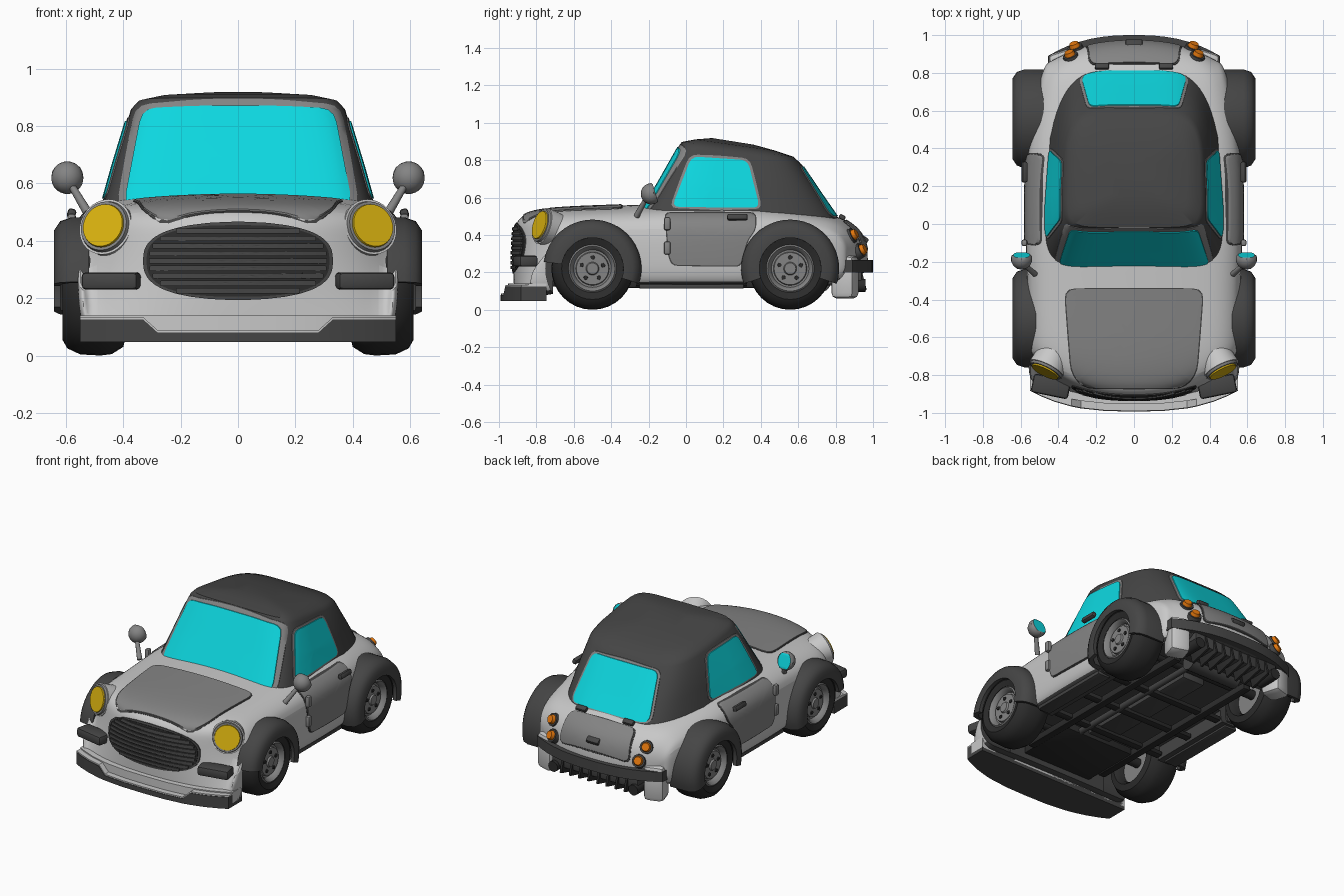
import bpy, bmesh, math
from mathutils import Vector as V, Matrix
from mathutils.bvhtree import BVHTree

if "Cube" in bpy.data.objects:
    bpy.data.objects.remove(bpy.data.objects["Cube"])

def material(name, r, g, b):
    m = bpy.data.materials.new(name)
    m.diffuse_color = (r, g, b, 1)
    m.use_nodes = True
    m.node_tree.nodes["Principled BSDF"].inputs["Base Color"].default_value = m.diffuse_color
    return m

PAINT = material("light_grey_paint", .58, .58, .58)
PANEL = material("mid_grey_panel", .23, .23, .23)
DARK = material("dark_grey_trim", .06, .06, .06)
BLACK = material("black_rubber", .025, .025, .025)
GLASS = material("cyan_glass", .004, .68, .74)
YELLOW = material("yellow_lamp", .70, .45, .005)
ORANGE = material("orange_lamp", .75, .18, .004)

def make(name, bm, mat, angle=40):
    bmesh.ops.remove_doubles(bm, verts=bm.verts, dist=1e-5)
    bmesh.ops.recalc_face_normals(bm, faces=bm.faces)
    me = bpy.data.meshes.new(name)
    bm.to_mesh(me)
    bm.free()
    ob = bpy.data.objects.new(name, me)
    bpy.context.collection.objects.link(ob)
    me.materials.append(mat)
    smooth(ob, angle)
    return ob

def smooth(ob, angle):
    bpy.ops.object.select_all(action='DESELECT')
    ob.select_set(True)
    bpy.context.view_layer.objects.active = ob
    bpy.ops.object.shade_smooth_by_angle(angle=math.radians(angle))

def apply(ob):
    dg = bpy.context.evaluated_depsgraph_get()
    me = bpy.data.meshes.new_from_object(ob.evaluated_get(dg))
    ob.modifiers.clear()
    ob.data = me

def loft(name, rings, mat, wrap=False, cap=None, angle=40):
    bm = bmesh.new()
    vs = [[bm.verts.new(p) for p in r] for r in rings]
    n = len(rings[0])
    for a, b in list(zip(vs, vs[1:])) + ([(vs[-1], vs[0])] if wrap else []):
        for i in range(n):
            bm.faces.new((a[i], a[(i + 1) % n], b[(i + 1) % n], b[i]))
    if not wrap:
        for r in (vs[0], vs[-1]):
            for idx in cap or [range(n)]:
                bm.faces.new([r[i] for i in idx])
    return make(name, bm, mat, angle)

def lathe(name, c, s, prof, mat, a0=0, a1=360, n=32):
    full = a1 - a0 == 360
    angs = [math.radians(a0 + (a1 - a0) * i / n) for i in range(n if full else n + 1)]
    rings = [[(s * x, c[0] + r * math.cos(a), c[1] + r * math.sin(a)) for x, r in prof] for a in angs]
    return loft(name, rings, mat, wrap=full)

def box(name, c, size, mat, rot=(0, 0, 0), bevel=.008):
    bm = bmesh.new()
    bmesh.ops.create_cube(bm, size=1)
    bmesh.ops.scale(bm, vec=size, verts=bm.verts)
    if bevel:
        bmesh.ops.bevel(bm, geom=bm.edges[:], offset=bevel, segments=2, affect='EDGES', profile=.5)
    ob = make(name, bm, mat)
    ob.location, ob.rotation_euler = c, rot
    return ob

def cyl(name, p0, p1, r0, r1, mat, seg=20):
    p0, p1 = V(p0), V(p1)
    d = p1 - p0
    M = Matrix.Translation((p0 + p1) / 2) @ d.to_track_quat('Z', 'Y').to_matrix().to_4x4()
    bm = bmesh.new()
    bmesh.ops.create_cone(bm, cap_ends=True, segments=seg, radius1=r0, radius2=r1, depth=d.length, matrix=M)
    return make(name, bm, mat)

def rounded(pts, r):
    out = []
    for i, p in enumerate(pts):
        p, a, b = V(p), V(pts[i - 1]), V(pts[(i + 1) % len(pts)])
        s = p + (a - p).normalized() * min(r, (a - p).length * .45)
        e = p + (b - p).normalized() * min(r, (b - p).length * .45)
        out += [s * (1 - t) ** 2 + p * 2 * t * (1 - t) + e * t * t for t in (0, .33, .67, 1)]
    dense = []
    for a, b in zip(out, out[1:] + out[:1]):
        k = max(1, int((b - a).length / .03))
        dense += [a.lerp(b, j / k) for j in range(k)]
    return dense

def plate(name, target, d, u, v, pts, mat, t=.007, r=.04, grow=0, o=(0, 0, 0)):
    # thin panel laid on a surface by projecting a flat outline along d
    d, u, v, o = V(d).normalized(), V(u), V(v), V(o)
    me = target.data
    tree = BVHTree.FromPolygons([x.co for x in me.vertices], [p.vertices for p in me.polygons])
    pts = rounded(pts, r)
    c = sum(pts, V((0, 0))) / len(pts)
    pts = [p + (p - c).normalized() * grow for p in pts]
    def hit(p, off):
        q = o + u * p.x + v * p.y
        h = tree.ray_cast(q + d * 2, -d)[0] or tree.find_nearest(q)[0]
        return h + d * off
    rings = [[hit(p, -.008) for p in pts]]
    rings += [[hit(c + (p - c) * s, t) for p in pts] for s in (1, .96, .92, .87, .8, .7, .55, .4, .2, .05)]
    return loft(name, rings, mat)

def both(pts):
    return pts + [(-x, y) for x, y in reversed(pts)]

X, Y, Z = (1, 0, 0), (0, 1, 0), (0, 0, 1)
WHEELS = {"front": -.50, "rear": .557}
HUB = .22

# main body shell: stations along y (y, half width, top, bottom, bow)
STATIONS = [(-.925, .535, .41, .09, .24), (-.91, .55, .475, .075, .235), (-.86, .56, .52, .075, .2),
            (-.75, .56, .54, .075, .11), (-.6, .56, .55, .125, 0), (-.3, .565, .56, .125, 0),
            (-.1, .575, .57, .125, 0), (.3, .575, .57, .125, 0), (.5, .55, .555, .125, 0),
            (.7, .515, .525, .125, 0), (.82, .49, .50, .14, -.03), (.91, .47, .445, .18, -.07),
            (.96, .45, .375, .2, -.10), (.975, .42, .29, .21, -.11)]
TOP = [(0, 0), (.3, .004), (.6, .015), (.8, .03), (.92, .065)]

def section(y, w, zt, zb, bow):
    h = zt - zb
    right = [(f, zt - dz) for f, dz in TOP]
    side = [(1, zt - .27 * h), (1, zb + .4 * h), (.99, zb + .1 * h)]
    top = [(-f, z) for f, z in right[:0:-1]] + right
    bot = [(-f, zb) for f, _ in top]
    ring = top + side + bot + [(-f, z) for f, z in reversed(side)]
    return [(f * w, y + bow * abs(f) ** 2.6 * (1 if z > .3 or y > 0 else .36), z) for f, z in ring]

CAP = [(i, i + 1, 19 - i, 20 - i) for i in range(8)] + [(8, 9, 10, 11, 12), (20, 21, 22, 23, 0)]
body = loft("body_shell", [section(*s) for s in STATIONS], PAINT, cap=CAP)
body.modifiers.new("smooth", 'SUBSURF').levels = 2
apply(body)

# soft top cabin: rings (front y, z, back y, z, half width)
CABIN = [(-.25, .50, .86, .42, .485), (-.14, .69, .735, .60, .432), (-.035, .875, .61, .785, .375),
         (-.018, .898, .575, .818, .352), (.05, .911, .48, .85, .28), (.14, .918, .36, .883, .12)]

def cabin_ring(yf, zf, yb, zb, hw, n=64):
    out = []
    for i in range(n):
        a = 2 * math.pi * (i + .5) / n
        ca, sa = math.cos(a), math.sin(a)
        e = 2 / (7 if sa < 0 else 5)
        k = math.copysign(abs(sa) ** e, sa)
        y = (yf + yb) / 2 + k * (yb - yf) / 2
        x = math.copysign(abs(ca) ** e, ca) * hw * (1 - .25 * max(0, (y - .3) / .52) ** 1.5)
        out.append((x, y, zf + (zb - zf) * (y - yf) / (yb - yf)))
    return out

cabin = loft("soft_top", [cabin_ring(*c) for c in CABIN], DARK, angle=35)

# windows with frames
screen = both([(.40, .52), (.335, .862), (.15, .871)])
rear_glass = both([(.28, .50), (.235, .765)])
side_glass = [(-.075, .55), (.03, .82), (.33, .80), (.395, .545)]
plate("windscreen_frame", cabin, (0, -1, 0), X, Z, screen, PANEL, .004, .05, .026)
plate("windscreen", cabin, (0, -1, 0), X, Z, screen, GLASS, .009, .05)
plate("rear_window_frame", cabin, Y, X, Z, rear_glass, PANEL, .004, .04, .014)
plate("rear_window", cabin, Y, X, Z, rear_glass, GLASS, .009, .04)

# bonnet, boot lid and grille
bonnet = both([(.365, -.345), (.33, -.79), (.26, -.868)])
plate("bonnet_gap", body, Z, X, Y, bonnet, DARK, .002, .06, .007)
plate("bonnet", body, Z, X, Y, bonnet, PANEL, .007, .06)
LID = dict(d=(0, .75, .66), u=X, v=(0, -.66, .75), o=(0, .9, .4))
lid = both([(.25, -.11), (.23, .09)])
plate("boot_gap", body, pts=lid, mat=DARK, t=.003, grow=.008, **LID)
plate("boot_lid", body, pts=lid, mat=PANEL, t=.008, **LID)
box("boot_latch", (0, .955, .375), (.09, .04, .03), DARK, (-.6, 0, 0))
def oval(t):
    c, s = math.cos(t), math.sin(t)
    return (math.copysign(abs(c) ** .75, c) * .32, .33 + math.copysign(abs(s) ** .75, s) * .125)
grille = [oval(math.tau * i / 32) for i in range(32)]
plate("grille_rim", body, (0, -1, 0), X, Z, grille, DARK, .006, .01, .012)
plate("grille", body, (0, -1, 0), X, Z, grille, BLACK, .009, .01)
for i in range(9):
    z = .33 + (i - 4) * .026
    w = .31 * (1 - (abs(z - .33) / .127) ** 2.6) ** .4
    plate("grille_slat", body, (0, -1, 0), X, Z, both([(w, z - .009), (w, z + .009)]), DARK, .016, .004)

# front lip with painted shelf, valance and rear bumper
def bar(name, mat, cols):
    return loft(name, [[(x, y0, z0), (x, y0, z1), (x, y1, z1), (x, y1, z0)] for x, y0, y1, z0, z1 in cols], mat, angle=30)
LIP = [(x, -.993 + .11 * (abs(x) / .55) ** 2.8, .08 if abs(x) < .3 else .125)
       for x in (-.55, -.5, -.42, -.33, -.28, -.15, 0, .15, .28, .33, .42, .5, .55)]
bar("front_lip", DARK, [(x, y, -.745, .048, z) for x, y, z in LIP])
bar("front_lip_shelf", PAINT, [(x, y + .003, -.78, z, z + .008) for x, y, z in LIP])
bar("front_valance", PAINT, [(x, y + .04, -.745, .07, .14) for x, y, z in LIP])
bar("rear_bumper", DARK, [(.455 * i / 8, .93 - .14 * (abs(i) / 8) ** 2.5, 1 - .11 * (abs(i) / 8) ** 2.5, .20, .265)
    for i in range(-8, 9)])

# diffuser with fins
box("diffuser", (0, .84, .17), (.62, .2, .08), DARK)
for i in range(8):
    box("diffuser_fin", ((i - 3.5) * .066, .88, .14), (.016, .15, .11), BLACK, (.25, 0, 0), .003)

# underside
box("engine_tray", (0, -.52, .15), (.5, .4, .05), BLACK)
box("gearbox_tunnel", (0, .1, .18), (.16, .9, .06), DARK)
for y in (-.24, .03, .3):
    box("cross_member", (0, y, .145), (.8, .05, .03), BLACK)
for s in (-1, 1):
    box("chassis_rail", (s * .27, .05, .14), (.05, 1.35, .045), BLACK)
cyl("silencer", (-.18, .72, .15), (.18, .72, .15), .055, .055, DARK)
cyl("exhaust_pipe", (.14, -.4, .145), (.14, .72, .145), .02, .02, DARK, 12)
for y in WHEELS.values():
    cyl("axle", (-.45, y, HUB), (.45, y, HUB), .03, .03, BLACK, 12)

TYRE = [(.39, .15), (.40, .19), (.44, .215), (.48, .22), (.55, .216), (.595, .195), (.612, .165), (.6, .128), (.42, .128)]
RIM = [(.595, .13), (.604, .12), (.59, .106), (.568, .1), (.568, .09), (.582, .086), (.582, .035),
       (.592, .03), (.592, 0), (.45, 0), (.45, .13)]
cutters = [box("underside_cutter", (0, .02, .03), (.82, 1.46, .36), DARK, bevel=0)]
for s in (-1, 1):
    # side glass, door, handle, hinges
    d = (s, 0, 0)
    door = [(-.11, .518), (.37, .518), (.37, .43), (.325, .37), (.29, .235), (-.07, .24), (-.09, .29)]
    plate("side_window_frame", cabin, d, Y, Z, side_glass, PANEL, .004, .04, .014)
    plate("side_window", cabin, d, Y, Z, side_glass, GLASS, .009, .04)
    plate("door_gap", body, d, Y, Z, door, DARK, .003, .03, .007)
    plate("door", body, d, Y, Z, door, PANEL, .009, .03)
    box("door_handle", (s * .58, .275, .495), (.03, .11, .034), DARK, (0, s * -.3, 0), .01)
    for z in (.46, .33):
        box("door_hinge", (s * .58, -.1, z), (.03, .035, .07), PANEL, bevel=.01)
    box("sill", (s * .49, .03, .125), (.09, .56, .025), DARK)
    # mirror: ball with flat glass at the back
    bm = bmesh.new()
    bmesh.ops.create_uvsphere(bm, u_segments=14, v_segments=10, radius=.057)
    for v in bm.verts:
        v.co.y = min(v.co.y, .022)
    ball = make("mirror", bm, PANEL)
    ball.location, ball.rotation_euler = (s * .595, -.185, .62), (.3, 0, 0)
    ball.data.materials.append(GLASS)
    for p in ball.data.polygons:
        p.material_index = int(p.center.y > .0215)
    cyl("mirror_stalk", (s * .525, -.265, .5), (s * .585, -.21, .6), .016, .012, PANEL, 10)
    # headlamp
    c, n = V((s * .465, -.772, .45)), V((s * .43, -.86, .27)).normalized()
    cyl("headlamp_pod", c - n * .16, c - n * .005, .085, .1, PAINT, 28)
    cyl("headlamp_rim", c - n * .02, c + n * .008, .097, .088, PANEL, 28)
    cyl("headlamp_glass", c, c + n * .016, .08, .076, YELLOW, 28)
    box("front_bumper_block", (s * .44, -.86, .26), (.2, .1, .06), DARK, (0, 0, s * .2), .015)
    # tail end
    box("rear_corner", (s * .38, .85, .175), (.13, .13, .23), PAINT, (0, 0, s * -.3), .03)
    cyl("exhaust_tip", (s * .29, .82, .13), (s * .29, .96, .13), .034, .034, BLACK, 16)
    box("boot_hinge", (s * .17, .835, .495), (.075, .035, .025), DARK, (-.5, 0, 0))
    for p in ((.335, .885, .395), (.31, .93, .315)):
        p, n = V((s * p[0], p[1], p[2])), V((s * .3, .8, .4)).normalized()
        cyl("tail_lamp_base", p - n * .04, p + n * .012, .046, .04, DARK, 16)
        cyl("tail_lamp", p, p + n * .032, .033, .024, ORANGE, 16)
    # wheels and arches
    for end, y in WHEELS.items():
        c, x0 = (y, HUB), .52 if end == "front" else .45
        flare = [(x0, .262), (.58, .262), (.62, .248), (.642, .215), (.642, .165), (.618, .165), (.618, .2),
                 (.59, .23), (x0, .24)]
        lathe(end + "_wheel_arch", c, s, flare, DARK, -18, 172 if end == "front" else 198, 28)
        lathe(end + "_tyre", c, s, TYRE, BLACK)
        lathe(end + "_rim", c, s, RIM, PANEL)
        for i in range(5):
            a = math.tau * i / 5 + .3
            py, pz = y + .06 * math.cos(a), HUB + .06 * math.sin(a)
            cyl(end + "_wheel_nut", (s * .57, py, pz), (s * .588, py, pz), .013, .011, BLACK, 8)
        cutters.append(cyl("wheel_well_cutter", (s * .36, y, HUB), (s * .8, y, HUB), .25, .25, DARK, 40))

# cut wheel wells and underside, then darken them
for cut in cutters:
    m = body.modifiers.new("well", 'BOOLEAN')
    m.operation, m.object, m.solver = 'DIFFERENCE', cut, 'EXACT'
apply(body)
for cut in cutters:
    bpy.data.objects.remove(cut)
body.data.materials.clear()
body.data.materials.append(PAINT)
body.data.materials.append(DARK)
for p in body.data.polygons:
    q = p.center
    well = any(math.hypot(q.y - y, q.z - HUB) < .2505 for y in WHEELS.values())
    under = abs(q.x) < .412 and -.712 < q.y < .752 and q.z < .212
    p.material_index = int(well or under or (p.normal.z < -.7 and q.z < .25))
smooth(body, 40)
